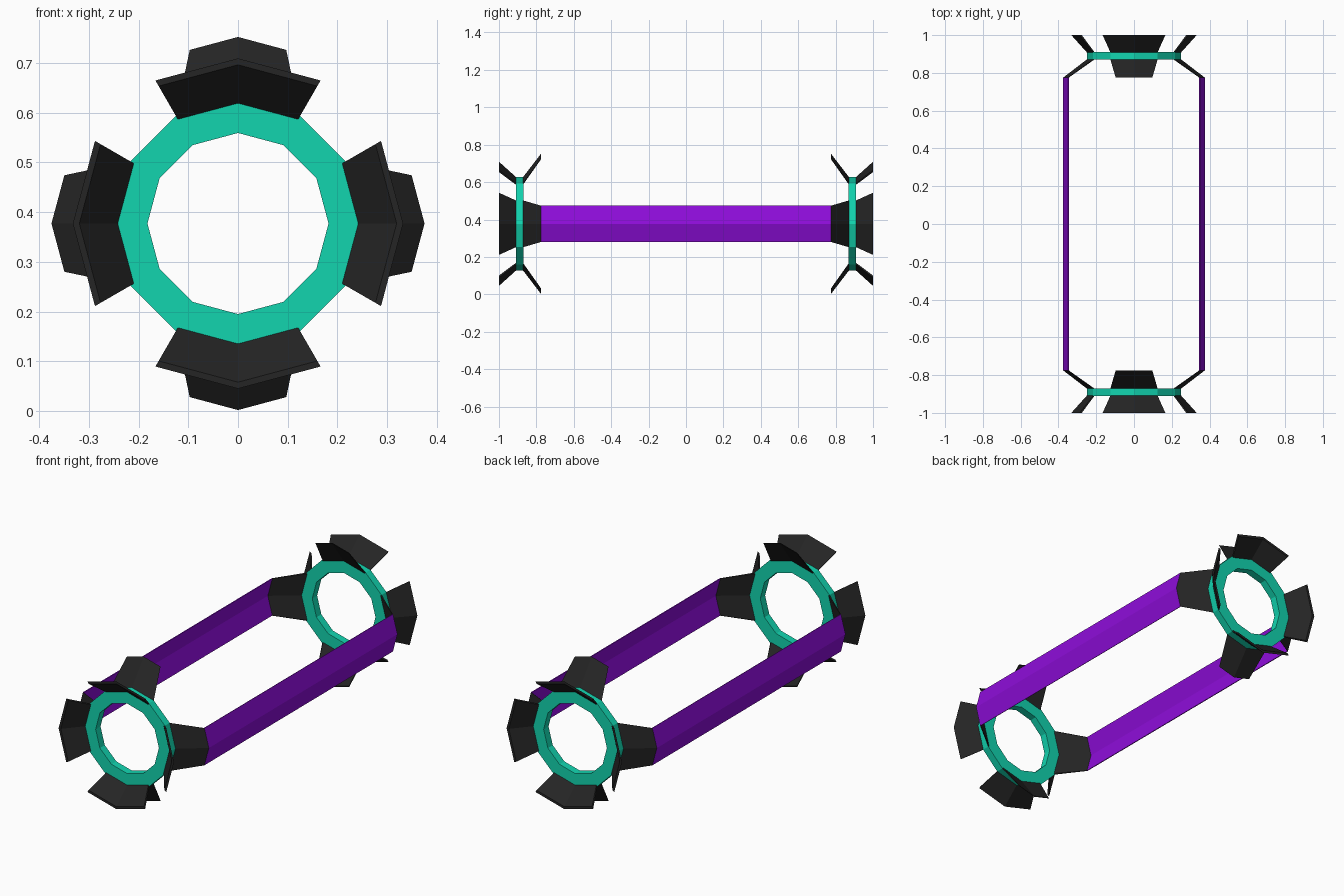
import bpy, bmesh, math
from mathutils import Matrix

if "Cube" in bpy.data.objects:
    bpy.data.objects.remove(bpy.data.objects["Cube"])

CZ = 0.377  # height of the central axis


def material(name, rgb):
    m = bpy.data.materials.new(name)
    m.diffuse_color = (*rgb, 1)
    m.use_nodes = True
    m.node_tree.nodes["Principled BSDF"].inputs["Base Color"].default_value = m.diffuse_color
    return m


TEAL = material("teal", (0.006, 0.66, 0.43))
PURPLE = material("purple", (0.27, 0.004, 0.70))
BLACK = material("charcoal", (0.018, 0.018, 0.018))


def finish(name, bm, mat):
    bmesh.ops.recalc_face_normals(bm, faces=bm.faces)
    me = bpy.data.meshes.new(name)
    bm.to_mesh(me)
    bm.free()
    me.materials.append(mat)
    ob = bpy.data.objects.new(name, me)
    bpy.context.collection.objects.link(ob)
    ob.location.z = CZ
    return ob


def section(y, r, w, t):
    """Shallow V cross-section on +x: apex radius r, half width w, thickness t."""
    k = math.tan(math.radians(15))
    s = (r - t) / r
    outer = [(r - w * k, y, -w), (r, y, 0), (r - w * k, y, w)]
    return outer + [(x * s, yy, z * s) for x, yy, z in reversed(outer)]


def plate(name, start, end, angle, mat):
    """Loft a bent plate between two V sections, turned about the y axis."""
    bm = bmesh.new()
    a = [bm.verts.new(p) for p in section(*start)]
    b = [bm.verts.new(p) for p in section(*end)]
    for i in range(6):
        j = (i + 1) % 6
        bm.faces.new((a[i], a[j], b[j], b[i]))
    for v in (a, b):
        bm.faces.new((v[0], v[1], v[4], v[5]))
        bm.faces.new((v[1], v[2], v[3], v[4]))
    bm.transform(Matrix.Rotation(angle, 4, 'Y'))
    return finish(name, bm, mat)


def ring(name, y0, y1, r_in, r_out):
    """Twelve-sided flat ring."""
    bm = bmesh.new()
    prof = [(r_in, y0), (r_out, y0), (r_out, y1), (r_in, y1)]
    loops = []
    for i in range(12):
        a = math.radians(30 * i)
        loops.append([bm.verts.new((r * math.cos(a), y, r * math.sin(a))) for r, y in prof])
    for i in range(12):
        p, q = loops[i], loops[(i + 1) % 12]
        for j in range(4):
            k = (j + 1) % 4
            bm.faces.new((p[j], p[k], q[k], q[j]))
    finish(name, bm, TEAL)


for s, end in ((-1, "front"), (1, "back")):
    ring(end + "_ring", s * 0.91, s * 0.87, 0.182, 0.25)
    for n in range(4):
        ang = n * math.pi / 2
        # flared outer fins and tapered inner fins
        plate(f"{end}_outer_fin_{n}", (s * 0.909, 0.25, 0.125, 0.009),
              (s * 1.0, 0.332, 0.166, 0.013), ang, BLACK)
        plate(f"{end}_inner_fin_{n}", (s * 0.871, 0.25, 0.125, 0.008),
              (s * 0.775, 0.375, 0.097, 0.004), ang, BLACK)

# long side rails joining the two ends
for name, ang in (("right_rail", 0), ("left_rail", math.pi)):
    plate(name, (-0.775, 0.375, 0.097, 0.004), (0.775, 0.375, 0.097, 0.004), ang, PURPLE)
